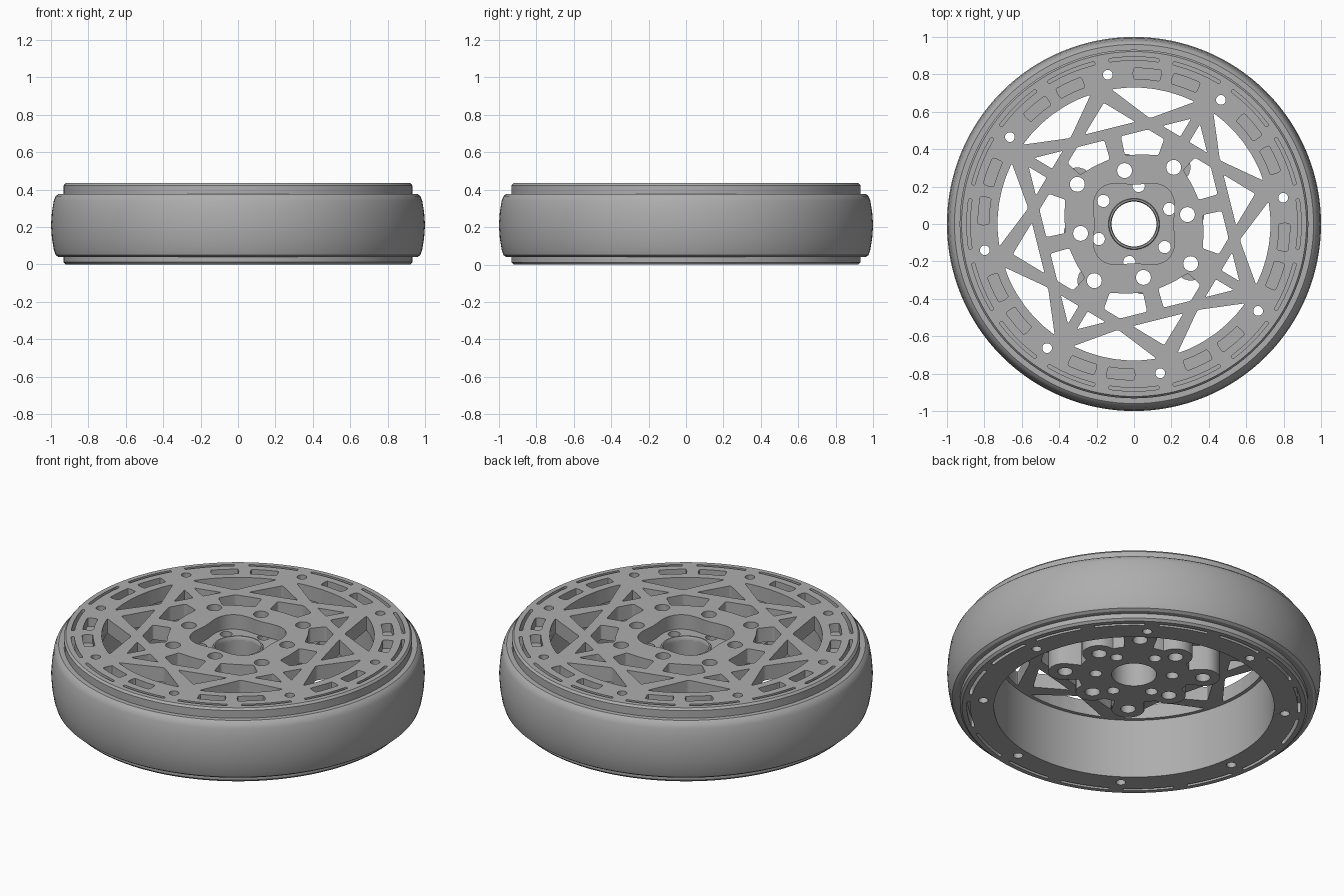
import bpy
from math import sin, cos, pi, radians, sqrt
from mathutils import Vector

cube = bpy.data.objects.get("Cube")
if cube:
    bpy.data.objects.remove(cube)

grey = bpy.data.materials.new("machined grey")
grey.use_nodes = True
colour = (0.42, 0.42, 0.42, 1)
grey.diffuse_color = colour
grey.node_tree.nodes["Principled BSDF"].inputs["Base Color"].default_value = colour

HOLE = 10      # angle of the first rim bolt
TWIST = 4      # spoke pattern turned against the bolts
STEPS = range(8)


def polar(angle, r):
    return Vector((r * cos(radians(angle)), r * sin(radians(angle))))


def circle(r, centre=Vector((0, 0)), n=96):
    return [centre + polar(360 * i / n, r) for i in range(n)]


def rounded(points, size):
    """Replace each corner by a short curve."""
    result = []
    for i, p in enumerate(points):
        a, b = points[i - 1] - p, points[(i + 1) % len(points)] - p
        start = p + a.normalized() * min(size, a.length * 0.45)
        end = p + b.normalized() * min(size, b.length * 0.45)
        for k in range(5):
            t = k / 4
            result.append(start * (1 - t) ** 2 + p * 2 * t * (1 - t) + end * t * t)
    return result


def arc_slot(angle, r, half_angle, half_width):
    sweep = [angle + half_angle * (k / 4 - 1) for k in range(9)]
    return rounded([polar(a, r + half_width) for a in sweep]
                   + [polar(a, r - half_width) for a in reversed(sweep)], half_width)


def finish(obj):
    obj.data.materials.clear()
    obj.data.materials.append(grey)
    bpy.ops.object.select_all(action='DESELECT')
    obj.select_set(True)
    bpy.context.view_layer.objects.active = obj
    bpy.ops.object.shade_smooth_by_angle(angle=radians(32))


def plate(name, low, high, outlines):
    """Extrude an outline with cut-outs between two heights."""
    curve = bpy.data.curves.new(name, 'CURVE')
    curve.dimensions = '2D'
    curve.fill_mode = 'BOTH'
    curve.extrude = (high - low) / 2
    for points in outlines:
        spline = curve.splines.new('POLY')
        spline.points.add(len(points) - 1)
        for target, p in zip(spline.points, points):
            target.co = (p.x, p.y, 0, 1)
        spline.use_cyclic_u = True
    obj = bpy.data.objects.new(name, curve)
    bpy.context.collection.objects.link(obj)
    obj.location.z = (low + high) / 2
    bpy.ops.object.select_all(action='DESELECT')
    obj.select_set(True)
    bpy.context.view_layer.objects.active = obj
    bpy.ops.object.convert(target='MESH')
    finish(bpy.context.view_layer.objects.active)


def lathe(name, profile, n=128):
    """Turn a closed profile of (radius, height) around the axle."""
    m = len(profile)
    verts = [(*polar(360 * i / n, r), z) for i in range(n) for r, z in profile]
    faces = [(i * m + j, (i + 1) % n * m + j, (i + 1) % n * m + (j + 1) % m, i * m + (j + 1) % m)
             for i in range(n) for j in range(m)]
    mesh = bpy.data.meshes.new(name)
    mesh.from_pydata(verts, [], faces)
    obj = bpy.data.objects.new(name, mesh)
    bpy.context.collection.objects.link(obj)
    finish(obj)


# Tyre and the turned rim band with chamfered lips
lathe("tyre", [(0.92, 0.04), (0.96, 0.04), (0.975, 0.05), (0.985, 0.08), (0.995, 0.14),
               (1, 0.21), (0.995, 0.28), (0.985, 0.34), (0.975, 0.365), (0.96, 0.378), (0.92, 0.378)])
lathe("rim_band", [(0.9, 0), (0.92, 0), (0.932, 0.012), (0.932, 0.423), (0.922, 0.435), (0.9, 0.435)])

# Cut-outs shared by the layers
rim_bolts = [circle(0.026, polar(HOLE + 45 * i, 0.81), 20) for i in STEPS]
edge_arcs = [arc_slot(22.5 * i, 0.885, 8.8, 0.009) for i in range(16)]
rim_slots = [arc_slot(HOLE + 45 * i + s, 0.805, 5.3, 0.029) for i in STEPS for s in (-15, 15)]
lobes = [(HOLE + 45 * i, 0.37 if i % 2 else 0.29) for i in STEPS]
hub_bolts = [circle(0.04, polar(a, r), 24) for a, r in lobes]
inner_bolts = [circle(0.033, polar(23 + 60 * i, 0.205), 20) for i in range(6)]

# Spoke windows: crossing bars between every second rim bolt, struts to the hub
BAR, HALF = 0.5, 0.028
windows = []
for i in STEPS:
    node = HOLE + TWIST + 45 * i
    mid = node + 22.5
    side = 1 if i % 2 else -1          # struts stand on the odd nodes

    # Outer window against the rim
    outer = [polar(mid + a, 0.73) for a in (-18, -12, -6, 0, 6, 12, 18)]
    outer.append(polar(mid, (BAR + HALF) / cos(pi / 8)))
    windows.append(rounded(outer, 0.015))

    # Small window against the hub
    inner = [(-11, 0.39), (2, 0.375), (16, 0.37), (17, 0.474), (0, 0.511), (-11, 0.482)]
    windows.append(rounded([polar(mid + side * a, r) for a, r in inner], 0.012))

    # Windows beneath each rim node
    base, lower = BAR + HALF, (BAR - HALF) * sqrt(2)
    tip = lower - base
    if i % 2:
        shapes = [[(base, s * HALF), (base, s * tip), (lower - HALF, s * HALF)] for s in (-1, 1)]
    else:
        shapes = [[(base, -tip), (base, tip), (lower, 0)]]
    for shape in shapes:
        windows.append(rounded([polar(node, x) + polar(node + 90, y) for x, y in shape], 0.01))


def flower(angle):
    """Hub outline: a round lobe about each bolt."""
    best, size = 0.3, 0.09
    for a, r in lobes:
        d = radians(angle - a)
        across = r * sin(d)
        if cos(d) > 0 and abs(across) < size:
            best = max(best, r * cos(d) + sqrt(size * size - across * across))
    return best


# Wheel body, stacked from the bottom up
disc, bore = circle(0.91), circle(0.75)
plate("rim_bottom", 0, 0.06, [disc, bore] + rim_bolts + edge_arcs)
plate("rim_barrel", 0.06, 0.35, [disc, bore] + rim_bolts)

axle = circle(0.12, n=64)
hub = [polar(a, flower(a)) for a in range(0, 360, 2)]
plate("hub", 0.2, 0.35, [hub, axle] + hub_bolts + inner_bolts)

recess = [polar(a, 0.235 + 0.025 * cos(radians(4 * (a - 45)))) for a in range(0, 360, 4)]
face = [disc, recess] + rim_bolts + hub_bolts + windows
plate("spoke_plate", 0.35, 0.385, face)
plate("spoke_face", 0.385, 0.435, face + rim_slots + edge_arcs)

# Raised collar around the axle bore
lathe("axle_collar", [(0.12, 0.34), (0.137, 0.34), (0.137, 0.365), (0.133, 0.37), (0.125, 0.37), (0.12, 0.362)], 64)
